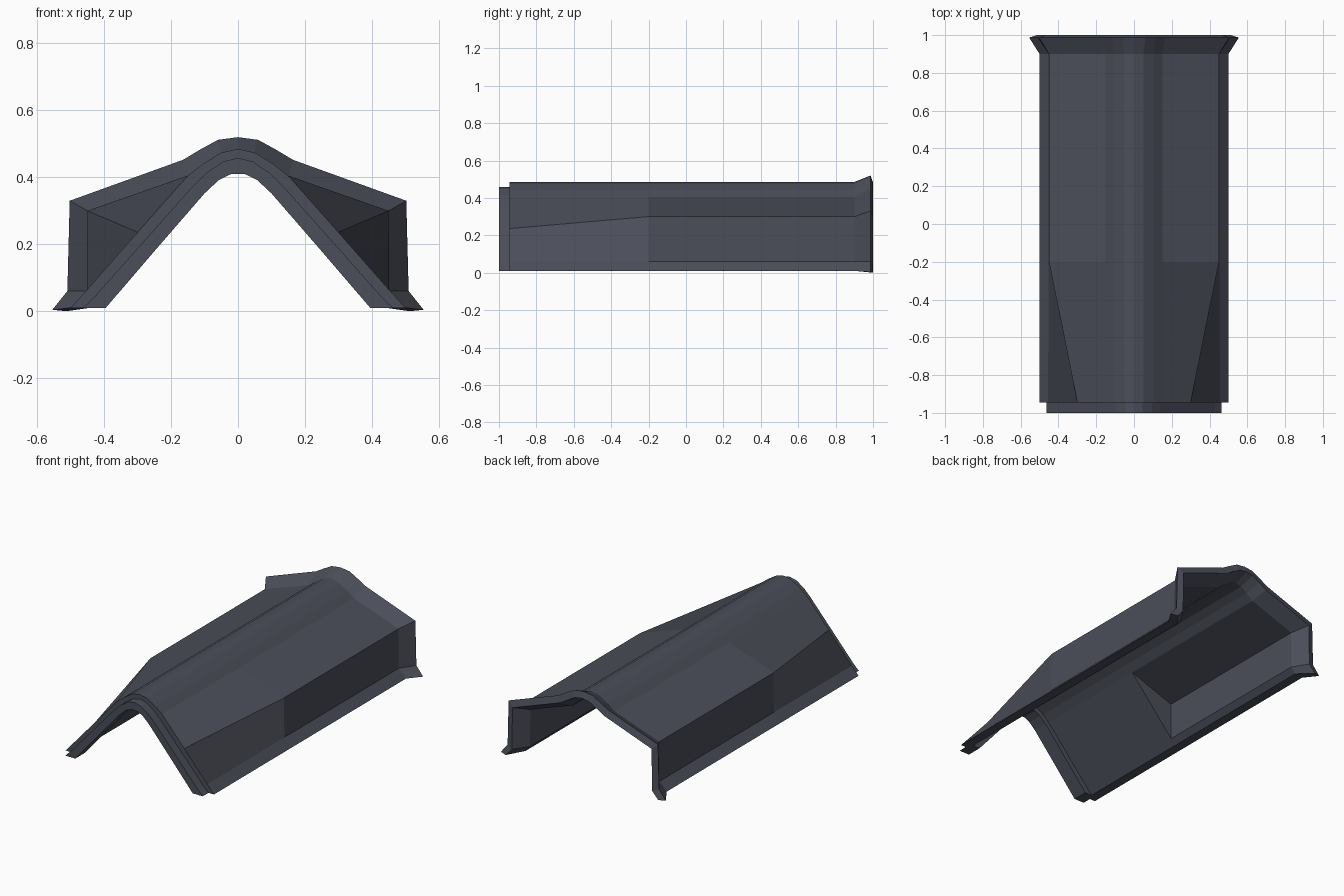
import bpy, bmesh

if "Cube" in bpy.data.objects:
    bpy.data.objects.remove(bpy.data.objects["Cube"])

slate = bpy.data.materials.new("dark_slate")
slate.diffuse_color = (0.07, 0.076, 0.1, 1)
slate.use_nodes = True
slate.node_tree.nodes["Principled BSDF"].inputs["Base Color"].default_value = slate.diffuse_color

# Half profiles (x, z): four ridge points, elbow, knee, foot
SPIGOT = [(0, .458), (.045, .447), (.095, .413), (.14, .368), (.285, .205), (.43, .042), (.463, .01)]
BODY_RIDGE = [(0, .485), (.05, .474), (.105, .44), (.15, .405)]
BODY_FRONT = BODY_RIDGE + [(.30, .236), (.455, .06), (.5, .01)]
BODY_WIDE = BODY_RIDGE + [(.45, .30), (.452, .06), (.5, .01)]
FLARE = [(0, .52), (.06, .512), (.115, .482), (.165, .452), (.503, .33), (.51, .06), (.555, .004)]

# Underside of the spigot, the thin shell, the pocket and the flare
INNER_SPIGOT = [(0, .41), (.02, .41), (.057, .392), (.1, .352), (.25, .179), (.365, .045), (.395, .01)]
INNER_RIDGE = [(0, .444), (.036, .436), (.08, .41), (.121, .373)]
INNER_BODY = INNER_RIDGE + [(.27, .204), (.412, .044), (.442, .01)]
INNER_POCKET = INNER_RIDGE + [(.411, .270), (.412, .044), (.442, .01)]
INNER_FLARE = [(0, .482), (.048, .474), (.097, .447), (.147, .416), (.468, .30), (.472, .046), (.513, 0)]

# Stations along the tile: (outer y, outer, inner y, inner)
stations = [
    (-1.0, SPIGOT, -1.0, INNER_SPIGOT),
    (-.945, SPIGOT, -.905, INNER_SPIGOT),
    (-.945, BODY_FRONT, -.905, INNER_BODY),
    (-.2, BODY_WIDE, -.16, INNER_BODY),
    (-.2, BODY_WIDE, -.16, INNER_POCKET),   # end wall of the pocket underneath
    (.9, BODY_WIDE, .91, INNER_POCKET),
    (.987, FLARE, 1.0, INNER_FLARE),        # rim slants with the flare
]

bm = bmesh.new()
rings = []
for yo, outer, yi, inner in stations:
    rings.append([bm.verts.new((x, yo, z)) for x, z in outer]
                 + [bm.verts.new((x, yi, z)) for x, z in inner[::-1]])
n = len(rings[0])
# Skin between stations, leaving the centre plane open for mirroring
for a, b in zip(rings, rings[1:]):
    for i in range(n - 1):
        bm.faces.new((a[i], b[i], b[i + 1], a[i + 1]))
# End rims
for r in (rings[0], rings[-1]):
    for i in range(n // 2 - 1):
        bm.faces.new((r[i], r[i + 1], r[n - 2 - i], r[n - 1 - i]))
bmesh.ops.remove_doubles(bm, verts=bm.verts, dist=1e-5)

# Mirror to the other side
dup = bmesh.ops.duplicate(bm, geom=bm.verts[:] + bm.edges[:] + bm.faces[:])["geom"]
for v in dup:
    if isinstance(v, bmesh.types.BMVert):
        v.co.x = -v.co.x
bmesh.ops.remove_doubles(bm, verts=bm.verts, dist=1e-5)
bmesh.ops.recalc_face_normals(bm, faces=bm.faces)

mesh = bpy.data.meshes.new("ridge_tile")
bm.to_mesh(mesh)
bm.free()
mesh.materials.append(slate)
tile = bpy.data.objects.new("ridge_tile", mesh)
bpy.context.collection.objects.link(tile)
